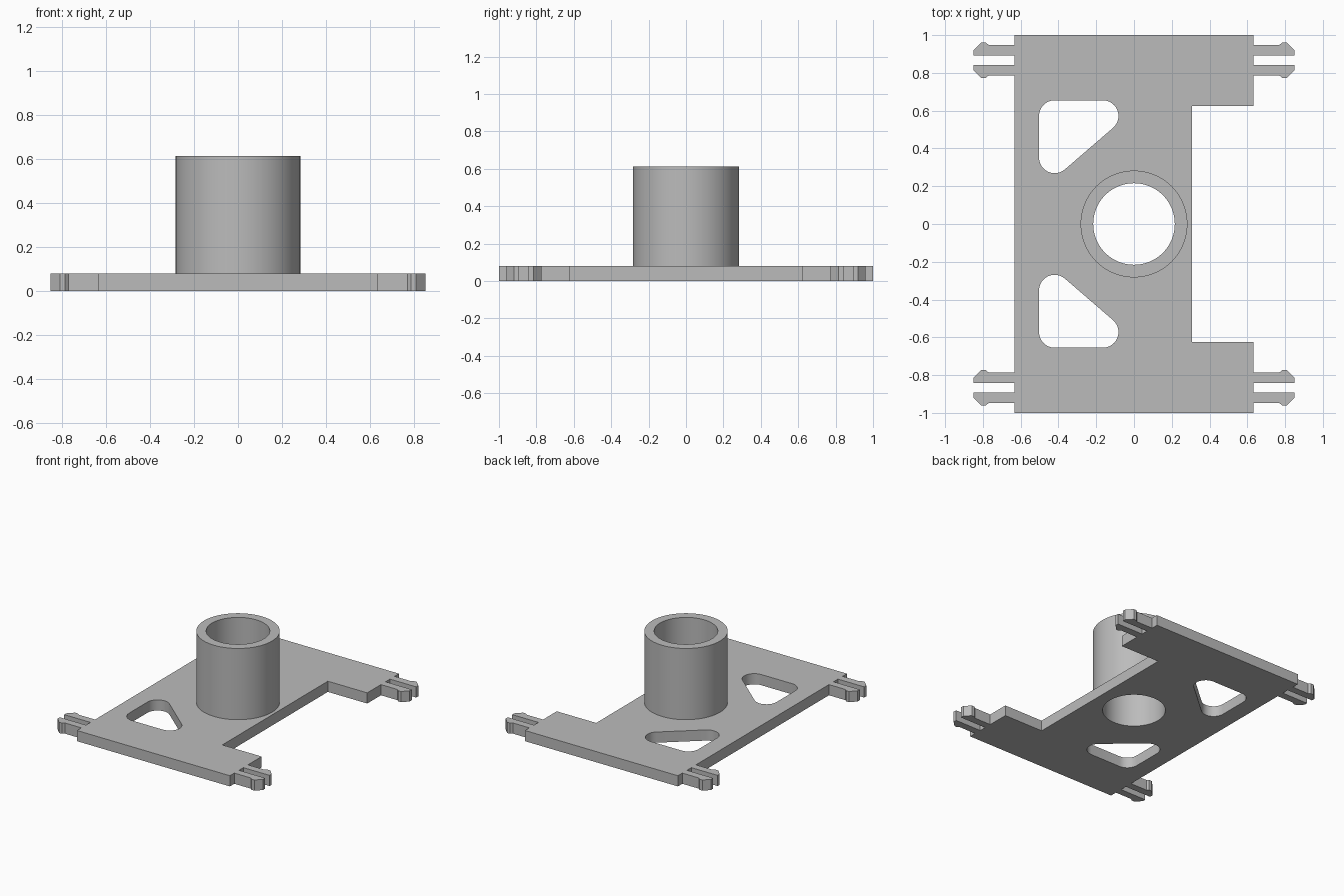
import bpy, bmesh
from math import sin, cos, radians, atan2, degrees

cube = bpy.data.objects.get("Cube")
if cube:
    bpy.data.objects.remove(cube, do_unlink=True)

THICK, TOP = 0.08, 0.613
SIDE, END = 0.633, 1.0
OUTER_R, INNER_R = 0.283, 0.216

grey = bpy.data.materials.new("grey_plastic")
grey.use_nodes = True
grey.diffuse_color = (0.5, 0.5, 0.5, 1)
grey.node_tree.nodes["Principled BSDF"].inputs["Base Color"].default_value = (0.5, 0.5, 0.5, 1)


def arc(x, y, r, start, end, steps):
    angles = [radians(start + (end - start) * i / steps) for i in range(steps + 1)]
    return [(x + r * cos(a), y + r * sin(a)) for a in angles]


def circle(r, steps=64):
    return arc(0, 0, r, 0, 360, steps)[:-1]


def flip_y(points):
    return [(x, -y) for x, y in reversed(points)]


def prism(name, outlines, z0, z1, open_bottom=False):
    """Fill nested outlines (later ones are holes) and extrude from z0 to z1."""
    curve = bpy.data.curves.new(name + "_outline", "CURVE")
    curve.dimensions, curve.fill_mode = "2D", "BOTH"
    curve.extrude = (z1 - z0) / 2
    for points in outlines:
        spline = curve.splines.new("POLY")
        spline.points.add(len(points) - 1)
        for p, (x, y) in zip(spline.points, points):
            p.co = (x, y, 0, 1)
        spline.use_cyclic_u = True
    temp = bpy.data.objects.new(name + "_temp", curve)
    bpy.context.collection.objects.link(temp)
    graph = bpy.context.evaluated_depsgraph_get()
    mesh = bpy.data.meshes.new_from_object(temp.evaluated_get(graph))
    bpy.data.objects.remove(temp, do_unlink=True)
    bpy.data.curves.remove(curve)

    # Weld the caps to the walls and place the solid at its height
    bm = bmesh.new()
    bm.from_mesh(mesh)
    bmesh.ops.remove_doubles(bm, verts=bm.verts, dist=0.0005)
    bmesh.ops.translate(bm, verts=bm.verts, vec=(0, 0, (z0 + z1) / 2))
    bmesh.ops.recalc_face_normals(bm, faces=bm.faces)
    if open_bottom:
        low = [f for f in bm.faces if all(v.co.z < z0 + 0.001 for v in f.verts)]
        bmesh.ops.delete(bm, geom=low, context="FACES")
    bm.to_mesh(mesh)
    bm.free()
    mesh.name = name
    mesh.materials.clear()
    mesh.materials.append(grey)
    obj = bpy.data.objects.new(name, mesh)
    bpy.context.collection.objects.link(obj)
    bpy.ops.object.select_all(action="DESELECT")
    obj.select_set(True)
    bpy.context.view_layer.objects.active = obj
    bpy.ops.object.shade_smooth_by_angle(angle=radians(30))
    return obj


# Snap clip: two barbed prongs either side of a slot
CLIP_Y = 0.867
prong = [(SIDE, 0.026), (0.85, 0.026), (0.85, 0.052), (0.808, 0.094),
         (0.785, 0.094), (0.77, 0.081), (SIDE, 0.081)]
clip = [(x, CLIP_Y + y) for x, y in flip_y(prong) + prong]

# Plate outline: notched right edge, straight left edge, a clip at each corner
right = [(0.307, 0.624), (SIDE, 0.624)] + clip + [(SIDE, END)]
left = [(-x, y) for x, y in reversed(clip + [(SIDE, END)])]
upper = right + left
outline = upper + flip_y(upper)

# Rounded triangular windows
R, X0, X1, Y0, Y1 = 0.083, -0.42, -0.165, 0.352, 0.572
slope = degrees(atan2(Y1 - Y0, X1 - X0))
window = (arc(X1, Y1, R, slope - 90, 90, 12) + arc(X0, Y1, R, 90, 180, 8)
          + arc(X0, Y0, R, 180, 270 + slope, 12))

prism("base_plate", [outline, window, flip_y(window), circle(INNER_R)], 0, THICK)

# Hollow post standing on the plate
prism("tube", [circle(OUTER_R), circle(INNER_R)], THICK, TOP, open_bottom=True)
